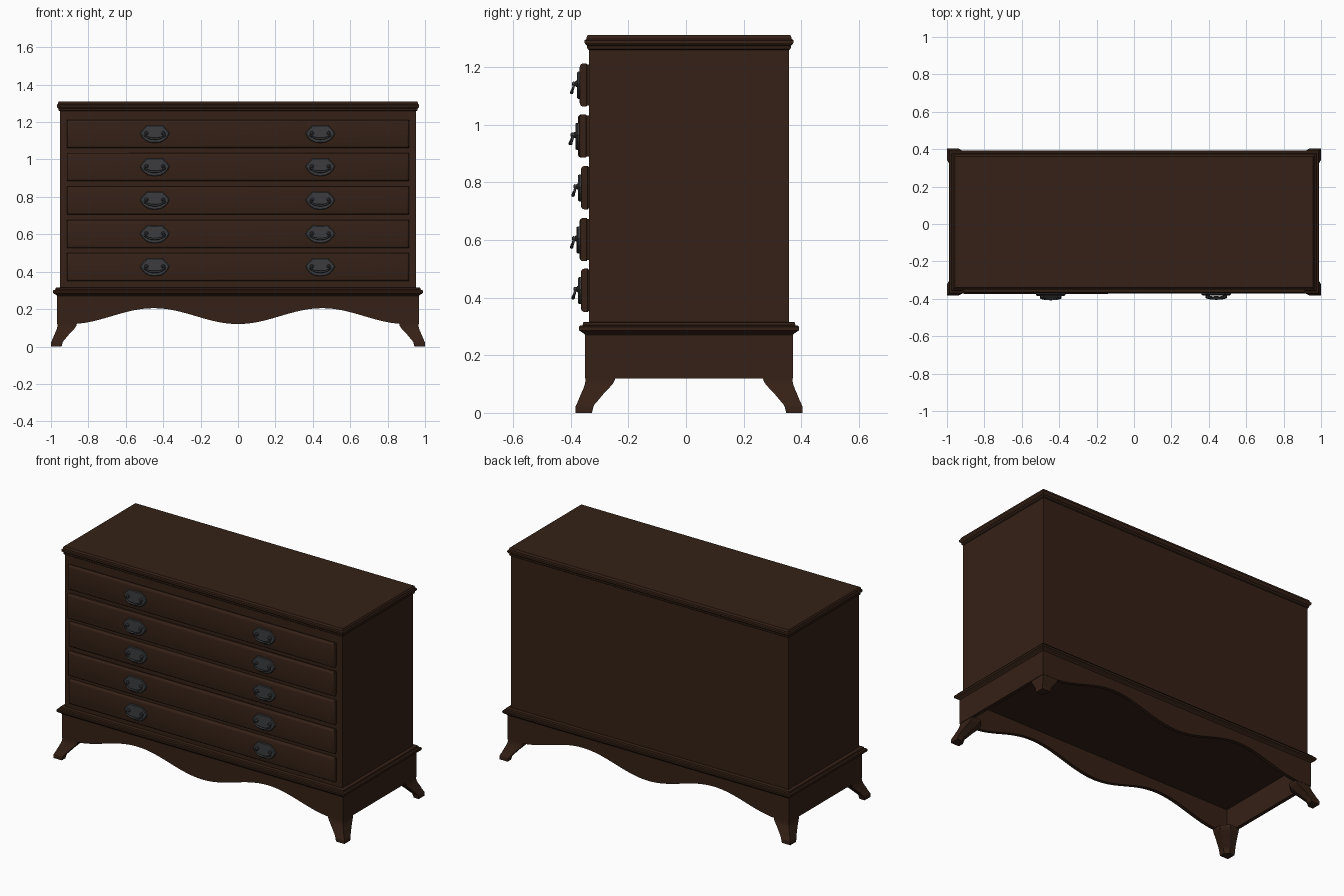
import bpy, bmesh, math
from mathutils import Vector

if "Cube" in bpy.data.objects:
    bpy.data.objects.remove(bpy.data.objects["Cube"])

def material(name, color):
    m = bpy.data.materials.new(name)
    m.diffuse_color = color
    m.use_nodes = True
    m.node_tree.nodes["Principled BSDF"].inputs["Base Color"].default_value = m.diffuse_color
    return m

WOOD = material("dark_wood", (0.035, 0.015, 0.008, 1))
METAL = material("dark_metal", (0.045, 0.046, 0.049, 1))
CY = 0.0105                 # carcass centre in y
HX, HY = 0.953, 0.346       # carcass half sizes

def add(name, mesh, mat, loc=(0, 0, 0), rot_z=0):
    ob = bpy.data.objects.new(name, mesh)
    ob.location = loc
    ob.rotation_euler.z = rot_z
    if not mesh.materials:
        mesh.materials.append(mat)
    bpy.context.collection.objects.link(ob)
    return ob

def loft(name, rings, caps=True, smooth=None):
    """Mesh through a stack of closed rings with equal point counts."""
    bm = bmesh.new()
    vs = [[bm.verts.new(p) for p in r] for r in rings]
    n = len(rings[0])
    for a, b in zip(vs, vs[1:]):
        for i in range(n):
            j = (i + 1) % n
            bm.faces.new((a[i], a[j], b[j], b[i]))
    if caps:
        bm.faces.new(vs[0])
        bm.faces.new(vs[-1])
    bmesh.ops.recalc_face_normals(bm, faces=bm.faces)
    me = bpy.data.meshes.new(name)
    bm.to_mesh(me)
    bm.free()
    if smooth:
        me.shade_smooth()
        me.set_sharp_from_angle(angle=math.radians(smooth))
    return me

def rect(hx, hy):
    return [(-hx, -hy), (hx, -hy), (hx, hy), (-hx, hy)]

def slab(name, profile):
    """Rectangular moulded slab: profile is (overhang, z) from bottom to top."""
    rings = [[(x, y + CY, z) for x, y in rect(HX + o, HY + o)] for o, z in profile]
    return add(name, loft(name, rings), WOOD)

# Carcass, top board and base moulding
slab("carcass", [(0, 0.275), (0, 1.27)])
slab("top_board", [(0.001, 1.258), (0.006, 1.262), (0.008, 1.270), (0.007, 1.273),
                   (0.012, 1.277), (0.016, 1.283), (0.016, 1.292), (0.010, 1.297),
                   (0.009, 1.303), (0.005, 1.310)])
slab("base_moulding", [(0.014, 0.270), (0.020, 0.276), (0.028, 0.281), (0.035, 0.286),
                       (0.036, 0.297), (0.033, 0.302), (0.023, 0.304), (0.021, 0.314),
                       (0.017, 0.316)])

# Aprons: wavy front and back, straight sides
AX, AY, T = HX + 0.014, HY + 0.014, 0.022
def wave(x):
    return 0.12 if abs(x) > 0.9 else 0.1625 - 0.0425 * math.cos(math.tau * x / 0.9)

xs = [-AX] + [-0.9 + 1.8 * i / 64 for i in range(65)] + [AX]
for side, y in (("front", CY - AY), ("back", CY + AY - T)):
    rings = [[(x, y, wave(x)), (x, y + T, wave(x)), (x, y + T, 0.278), (x, y, 0.278)] for x in xs]
    add(side + "_apron", loft(side + "_apron", rings, smooth=30), WOOD)
for side, s in (("left", -1), ("right", 1)):
    rings = [[(s * AX - s * T * k, y, z) for k, y in
              ((0, CY - AY), (1, CY - AY + T), (1, CY + AY - T), (0, CY + AY))]
             for z in (0.12, 0.278)]
    add(side + "_apron", loft(side + "_apron", rings), WOOD)

# Splayed feet: (z, outward splay, width), inner corner chamfered
FOOT = [(0.124, -0.001, 0.102), (0.112, 0.000, 0.101), (0.100, 0.002, 0.096),
        (0.083, 0.008, 0.087), (0.063, 0.017, 0.077), (0.045, 0.024, 0.069),
        (0.030, 0.031, 0.063), (0.022, 0.0345, 0.062), (0.0, 0.035, 0.057)]
for fb, sy in (("front", -1), ("back", 1)):
    for lr, sx in (("left", -1), ("right", 1)):
        rings = []
        for z, o, w in FOOT:
            c = 0.4 * w
            pts = [(0, 0), (w, 0), (w, w - c), (w - c, w), (0, w)]
            rings.append([(sx * (AX - 0.002 + o - a), CY + sy * (AY - 0.001 + o - b), z)
                          for a, b in pts])
        name = f"{fb}_{lr}_foot"
        add(name, loft(name, rings), WOOD)

# Drawer front: (depth in front of the carcass, inset) with a lipped, rounded edge
DW, DH = 0.915, 0.075
DRAWER = [(-0.02, 0.004), (0.006, 0.004), (0.008, 0), (0.020, 0), (0.025, 0.002),
          (0.029, 0.006), (0.031, 0.012)]
drawer_mesh = loft("drawer_front", [[(x, -d, z) for x, z in rect(DW - i, DH - i)]
                                    for d, i in DRAWER], smooth=35)

# Handle plate: shaped outline, stepped edge
half = [(0.018, 0.045), (0.044, 0.046), (0.051, 0.036), (0.068, 0.020),
        (0.079, 0.003), (0.068, -0.018), (0.052, -0.034),
        (0.032, -0.045), (0.012, -0.048)]
outline = half + [(-x, z) for x, z in reversed(half)]
plate_mesh = loft("handle_plate", [[(x * s, -d, z * s) for x, z in outline] for d, s in
                                   ((-0.002, 1), (0.006, 1), (0.010, 0.93))])

def tube(name, path, r, n=8):
    """Round tube along a short path with one radius per point."""
    pts = [Vector(p) for p in path]
    rings = []
    for i, p in enumerate(pts):
        t = (pts[min(i + 1, len(pts) - 1)] - pts[max(i - 1, 0)]).normalized()
        u = t.orthogonal().normalized() if abs(t.y) > 0.9 else t.cross(Vector((0, 1, 0))).normalized()
        v = t.cross(u)
        rings.append([p + r[i] * (math.cos(a) * u + math.sin(a) * v)
                      for a in (math.tau * k / n for k in range(n))])
    return loft(name, rings, smooth=50)

# Handle posts and hanging bail
post_mesh = tube("handle_post", [(0, 0, 0), (0, -0.013, 0), (0, -0.016, 0), (0, -0.022, 0),
                                 (0, -0.026, 0)], [0.011, 0.011, 0.007, 0.008, 0.005], 10)
bail_half = [(0.046, -0.020, 0.002), (0.054, -0.021, -0.006), (0.053, -0.023, -0.014),
             (0.042, -0.025, -0.018), (0.034, -0.027, -0.023), (0.018, -0.028, -0.027)]
bail_path = bail_half + [(0, -0.028, -0.028)] + [(-x, y, z) for x, y, z in reversed(bail_half)]
rad = [0.004, 0.004, 0.004, 0.0045, 0.005, 0.0055]
bail_mesh = tube("handle_bail", bail_path, rad + [0.006] + rad[::-1])

# Five drawers, each pulled out and turned a hair differently, with two handles each
FRONT = CY - HY
for k, (z, pull, yaw) in enumerate([(1.137, 0.002, 0), (0.960, 0.006, 0.003), (0.781, -0.003, -0.001),
                                    (0.601, 0.002, 0.001), (0.425, -0.003, -0.001)], 1):
    add(f"drawer_{k}", drawer_mesh, WOOD, (0, FRONT - pull, z), yaw)
    for side, x in (("left", -0.445), ("right", 0.440)):
        y = FRONT - pull - 0.031 + x * yaw
        add(f"drawer_{k}_{side}_handle_plate", plate_mesh, METAL, (x, y, z), yaw)
        add(f"drawer_{k}_{side}_handle_bail", bail_mesh, METAL, (x, y, z + 0.002), yaw)
        for i, px in enumerate((-0.045, 0.045), 1):
            add(f"drawer_{k}_{side}_handle_post_{i}", post_mesh, METAL, (x + px, y, z + 0.004), yaw)
